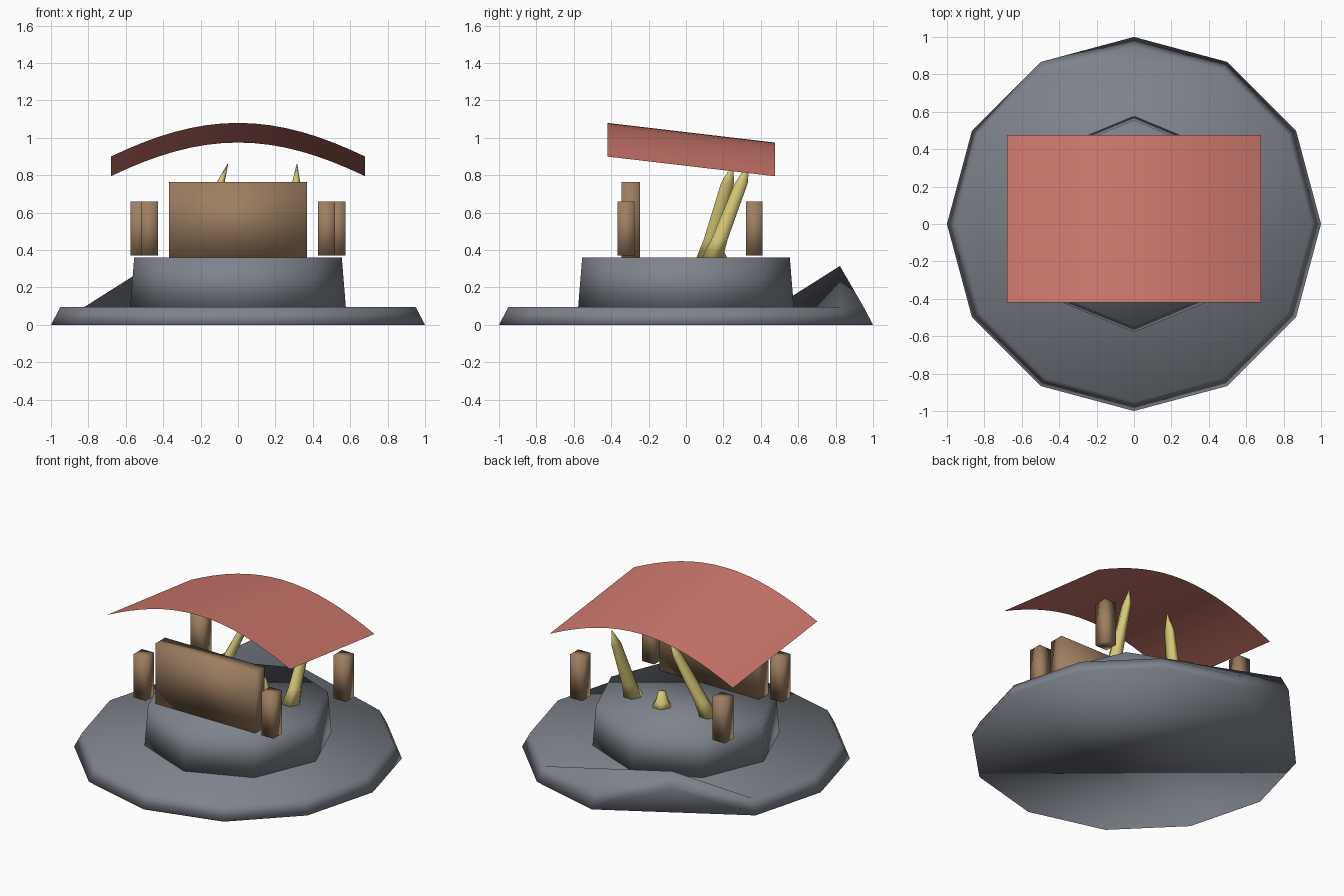
import bpy, bmesh, math
from mathutils import Vector

cube = bpy.data.objects.get("Cube")
if cube:
    bpy.data.objects.remove(cube, do_unlink=True)


def material(name, rgb):
    m = bpy.data.materials.new(name)
    m.use_nodes = True
    m.diffuse_color = (*rgb, 1)
    m.node_tree.nodes["Principled BSDF"].inputs["Base Color"].default_value = (*rgb, 1)
    return m


stone = material("grey stone", (0.21, 0.23, 0.265))
wood = material("brown wood", (0.34, 0.21, 0.12))
cloth = material("faded red cloth", (0.62, 0.19, 0.155))
horn = material("pale yellow horn", (0.68, 0.58, 0.18))


def finish(name, bm, mat, smooth=True):
    """Turn a bmesh into a named, coloured object."""
    mesh = bpy.data.meshes.new(name)
    for f in bm.faces:
        f.smooth = smooth
    bm.to_mesh(mesh)
    bm.free()
    mesh.materials.append(mat)
    ob = bpy.data.objects.new(name, mesh)
    bpy.context.collection.objects.link(ob)
    return ob


def loft(rings, sides):
    """Skin rings of (centre, x radius, y radius); corners start at +x."""
    bm = bmesh.new()
    loops = []
    for c, rx, ry in rings:
        loops.append([bm.verts.new((c[0] + rx * math.cos(math.tau * i / sides),
                                    c[1] + ry * math.sin(math.tau * i / sides), c[2]))
                      for i in range(sides)])
    for a, b in zip(loops, loops[1:]):
        for i in range(sides):
            j = (i + 1) % sides
            bm.faces.new((a[i], a[j], b[j], b[i]))
    low = bm.faces.new(loops[0][::-1])
    top = bm.faces.new(loops[-1])
    return bm, loops, low, top


def box(name, centre, size, mat):
    bm = bmesh.new()
    bmesh.ops.create_cube(bm, size=1)
    for v in bm.verts:
        v.co = Vector(centre) + Vector(a * b for a, b in zip(v.co, size))
    return finish(name, bm, mat)


def split(face_verts, a, b):
    """Cut the face shared by two corners along the line between them."""
    face = max((f for f in a.link_faces if f in b.link_faces),
               key=lambda f: len(f.verts))
    bmesh.utils.face_split(face, a, b)


# Wide foundation, with one rear corner pulled up into a peak
bm, (low, top), f0, f1 = loft([((0, 0, 0), 1, 1), ((0, 0, 0.095), 0.95, 0.95)], 12)
peak = 4
for ring in (low, top):
    ring[peak].co.z += 0.22
split(f0, low[peak - 1], low[peak + 1])
split(f0, low[peak + 1], low[10])
split(f1, top[peak], top[peak - 2])
split(f1, top[peak - 2], top[peak + 1])
finish("foundation", bm, stone)

# Raised octagonal platform
bm = loft([((0, 0, 0.09), 0.577, 0.577), ((0, 0, 0.36), 0.555, 0.555)], 8)[0]
finish("platform", bm, stone)

# Counter board and four posts
box("counter_board", (0, -0.295, 0.5625), (0.74, 0.1, 0.405), wood)
for side, s in (("left", 1), ("right", -1)):
    box("front_post_" + side, (s * 0.474, -0.32, 0.515), (0.09, 0.09, 0.29), wood)
    box("rear_post_" + side, (s * 0.53, 0.365, 0.515), (0.09, 0.09, 0.29), wood)

# Arched awning sheet sloping down to the rear
bm = bmesh.new()
steps = 16
rows = []
for i in range(steps + 1):
    t = 2 * i / steps - 1
    z = 0.9 + 0.18 * (1 - t * t) * (1 - 0.1 * t * t)
    rows.append((bm.verts.new((0.68 * t, -0.42, z)),
                 bm.verts.new((0.68 * t, 0.475, z - 0.105))))
for a, b in zip(rows, rows[1:]):
    bm.faces.new((a[0], b[0], b[1], a[1]))
finish("awning", bm, cloth)


# Two tall leaning horns and a short stub
def make_horn(name, foot, tip):
    foot, tip = Vector(foot), Vector(tip)
    rings = [(foot, 0.06, 0.065),
             (foot.lerp(tip, 0.2), 0.042, 0.05),
             (foot.lerp(tip, 0.8), 0.022, 0.04),
             (tip, 0.002, 0.003)]
    finish(name, loft(rings, 6)[0], horn)


make_horn("left_horn", (0.295, 0.14, 0.355), (0.315, 0.335, 0.86))
make_horn("right_horn", (-0.25, 0.11, 0.355), (-0.055, 0.25, 0.86))
bm = loft([((0.064, 0.165, 0.355), 0.065, 0.065),
           ((0.064, 0.165, 0.39), 0.045, 0.045),
           ((0.064, 0.165, 0.455), 0.025, 0.025)], 6)[0]
finish("horn_stub", bm, horn)
